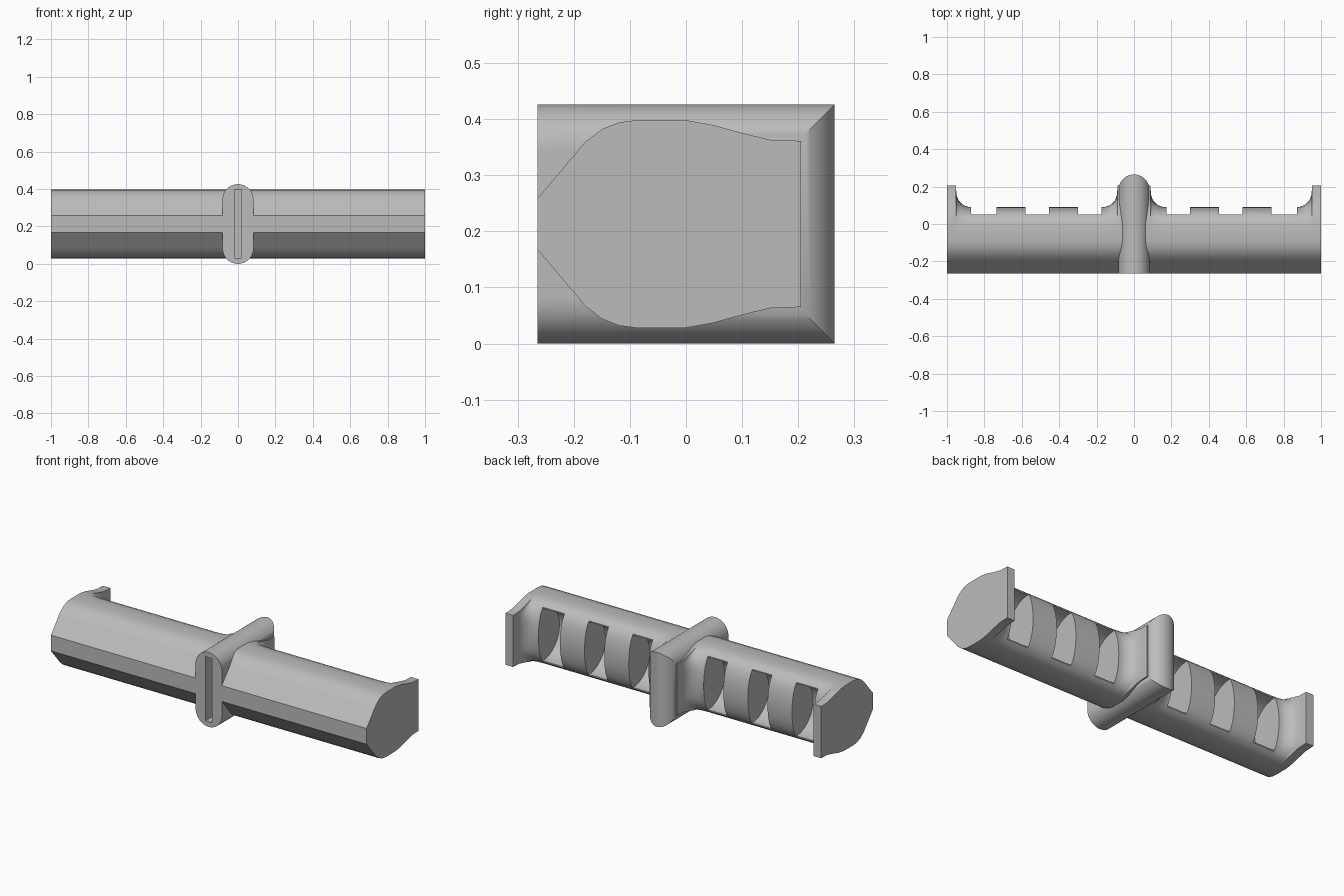
import bpy, bmesh
from math import sin, cos, pi, sqrt

if "Cube" in bpy.data.objects:
    bpy.data.objects.remove(bpy.data.objects["Cube"], do_unlink=True)

MID = 0.213    # height of the bar axis
R = 0.083      # half thickness of the centre plate

grey = bpy.data.materials.new("plain grey")
grey.use_nodes = True
grey.diffuse_color = (0.5, 0.5, 0.5, 1)
grey.node_tree.nodes["Principled BSDF"].inputs["Base Color"].default_value = (0.5, 0.5, 0.5, 1)


def loft(name, rings):
    """Closed solid through rings of equal point count."""
    bm = bmesh.new()
    loops = [[bm.verts.new(p) for p in ring] for ring in rings]
    n = len(loops[0])
    for a, b in zip(loops, loops[1:]):
        for i in range(n):
            j = (i + 1) % n
            bm.faces.new((a[i], a[j], b[j], b[i]))
    bm.faces.new(loops[0])
    bm.faces.new(loops[-1])
    bmesh.ops.recalc_face_normals(bm, faces=bm.faces)
    mesh = bpy.data.meshes.new(name)
    bm.to_mesh(mesh)
    bm.free()
    mesh.materials.append(grey)
    obj = bpy.data.objects.new(name, mesh)
    bpy.context.collection.objects.link(obj)
    return obj


def prism(name, profile, x0, x1):
    return loft(name, [[(x, y, z) for y, z in profile] for x in (x0, x1)])


def activate(obj):
    bpy.ops.object.select_all(action='DESELECT')
    obj.select_set(True)
    bpy.context.view_layer.objects.active = obj


def cut(obj, cutters):
    activate(obj)
    for c in cutters:
        mod = obj.modifiers.new("cut", 'BOOLEAN')
        mod.operation = 'DIFFERENCE'
        mod.solver = 'EXACT'
        mod.object = c
        bpy.ops.object.modifier_apply(modifier=mod.name)
    for c in cutters:
        bpy.data.objects.remove(c, do_unlink=True)


# Bar section, upper half: shared front, then rounded or flared rear
FRONT = [(-.265, .045), (-.2, .122), (-.18, .146), (-.15, .169),
         (-.12, .181), (-.09, .185), (-.045, .185)]
ROUND = [(0, .185), (.03, .174), (.05, .157), (.066, .132),
         (.078, .1), (.085, .066), (.089, .033), (.09, 0)]
FLARE = [(0, .185), (.05, .176), (.1, .162), (.15, .15),
         (.205, .148), (.205, .1), (.205, .05), (.205, 0)]


def section(x, f):
    rear = [(a[0] + (b[0] - a[0]) * f, a[1] + (b[1] - a[1]) * f)
            for a, b in zip(ROUND, FLARE)]
    top = FRONT + rear
    bottom = [(y, -z) for y, z in reversed(top[:-1])]
    return [(x, y, MID + z) for y, z in top + bottom]


# Stations from the centre outward; quarter-round fillets lead to the flares
fillet = [(.08 * sin(k * pi / 16), .7 * (1 - cos(k * pi / 16))) for k in range(9)]
half = [(.04, 1), (.088, 1)]
half += [(.17 - s, f) for s, f in reversed(fillet)]
half += [(.87 + s, f) for s, f in fillet]
half += [(.952, 1), (1, 1)]
stations = [(-x, f) for x, f in reversed(half)] + half
bar = loft("grip_bar", [section(x, f) for x, f in stations])

# Scooped finger slots along the back
scoop = [(.05 - .15 * sin(k * pi / 24), MID + .15 * cos(k * pi / 24)) for k in range(25)]
scoop += [(.05, -.05), (.4, -.05), (.4, .5), (.05, .5)]
slots = []
for a, b in ((.175, .3), (.455, .58), (.735, .872)):
    slots += [prism("slot_cutter", scoop, a, b), prism("slot_cutter", scoop, -b, -a)]
cut(bar, slots)

# Centre plate: rounded top, bottom and back edges with mitred corners
rings = []
for k in range(33):
    x = -R * cos(k * pi / 32) * .9999
    d = R - sqrt(R * R - x * x)
    rings.append([(x, -.265, d), (x, .265 - d, d),
                  (x, .265 - d, 2 * MID - d), (x, -.265, 2 * MID - d)])
plate = loft("centre_plate", rings)

# Narrow groove in the front of the plate and the bar behind it
groove = [(-.4, .03), (-.165, .03), (-.165, .397), (-.4, .397)]
for part in (plate, bar):
    cut(part, [prism("groove_cutter", groove, -.02, .02)])
    activate(part)
    bpy.ops.object.shade_smooth_by_angle(angle=pi / 6)
